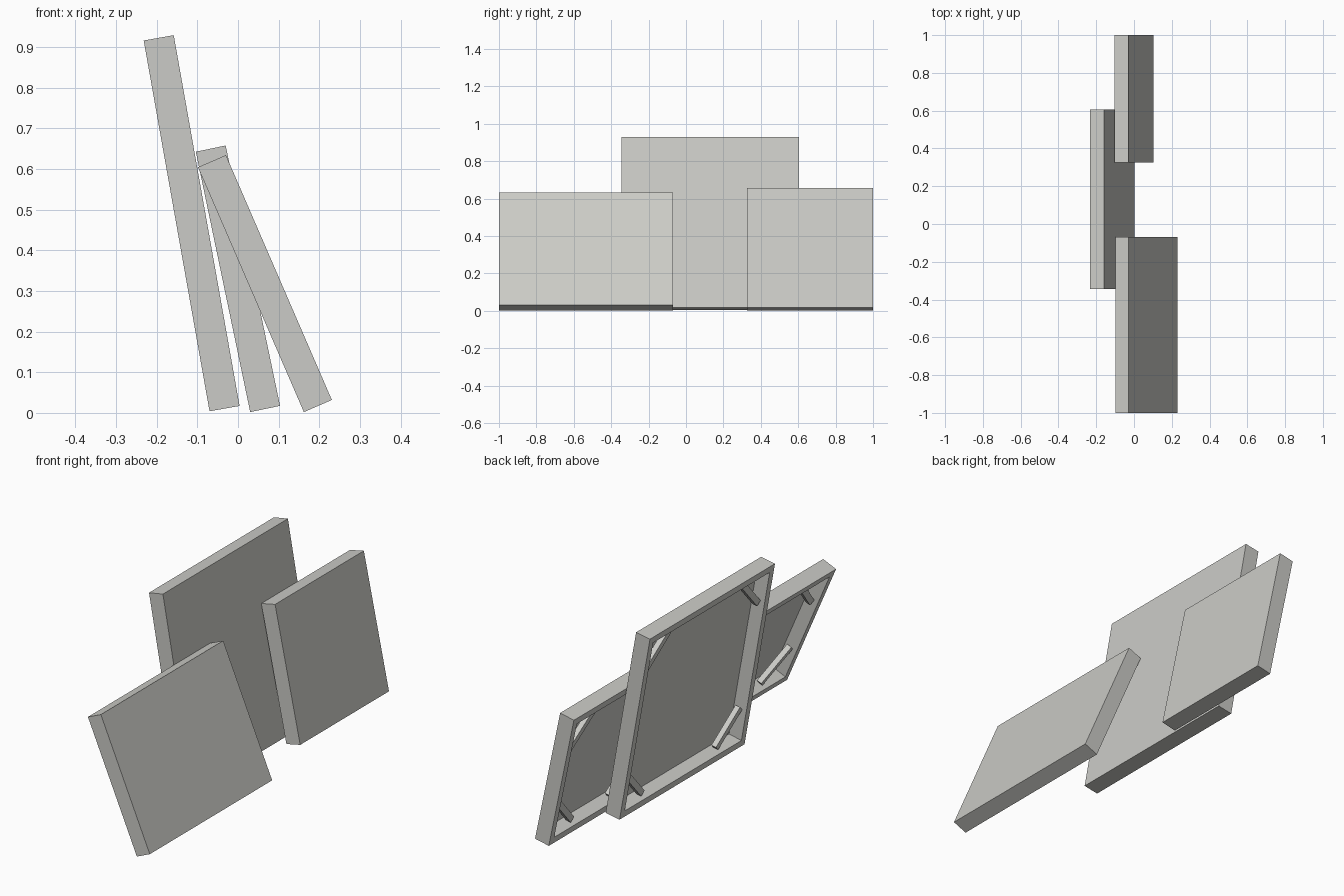
import bpy, bmesh
from math import radians
from mathutils import Matrix, Vector

if "Cube" in bpy.data.objects:
    bpy.data.objects.remove(bpy.data.objects["Cube"])

canvas_grey = bpy.data.materials.new("canvas_grey")
canvas_grey.use_nodes = True
colour = (0.6, 0.6, 0.57, 1)
canvas_grey.diffuse_color = colour
canvas_grey.node_tree.nodes["Principled BSDF"].inputs["Base Color"].default_value = colour

THICK, RIM, SLANT, DEPTH = 0.075, 0.045, 0.012, 0.062
LEG = 0.15  # reach of a corner brace along each bar


def add_object(name, bm, matrix):
    mesh = bpy.data.meshes.new(name)
    bm.to_mesh(mesh)
    bm.free()
    mesh.materials.append(canvas_grey)
    obj = bpy.data.objects.new(name, mesh)
    obj.matrix_world = matrix
    bpy.context.collection.objects.link(obj)


def add_box(bm, size, centre, turn=0):
    matrix = (Matrix.Translation(centre) @ Matrix.Rotation(radians(turn), 4, "X")
              @ Matrix.Diagonal((*size, 1)))
    bmesh.ops.create_cube(bm, size=1, matrix=matrix)


def leaning_canvas(name, x, z, y_min, y_max, height, lean):
    """Stretched canvas with a hollow back, pivoting on its lower back edge."""
    width = y_max - y_min
    place = (Matrix.Translation((x, (y_min + y_max) / 2, z))
             @ Matrix.Rotation(radians(-lean), 4, "Y"))

    # Stretched cloth with the recess pushed in from the back
    bm = bmesh.new()
    add_box(bm, (THICK, width, height), (THICK / 2, 0, height / 2))
    bm.normal_update()
    back = min(bm.faces, key=lambda f: f.calc_center_median().x)
    bmesh.ops.inset_individual(bm, faces=[back], thickness=RIM)
    bmesh.ops.inset_individual(bm, faces=[back], thickness=SLANT, depth=-DEPTH)
    add_object(name, bm, place)

    # Diagonal brace across each corner of the recess
    bm = bmesh.new()
    for side in (-1, 1):
        for end in (-1, 1):
            centre = Vector((0.032, side * (width / 2 - RIM - LEG / 2),
                             height / 2 + end * (height / 2 - RIM - LEG / 2)))
            add_box(bm, (0.025, LEG * 1.38, 0.03), centre, -45 * side * end)
    add_object(name + "_corner_braces", bm, place)


leaning_canvas("tall_canvas", -0.07, 0.004, -0.345, 0.605, 0.926, 10.07)
leaning_canvas("narrow_canvas", 0.03, 0.002, 0.325, 1.0, 0.654, 11.8)
leaning_canvas("wide_canvas", 0.162, 0.002, -1.0, -0.07, 0.656, 23.4)
